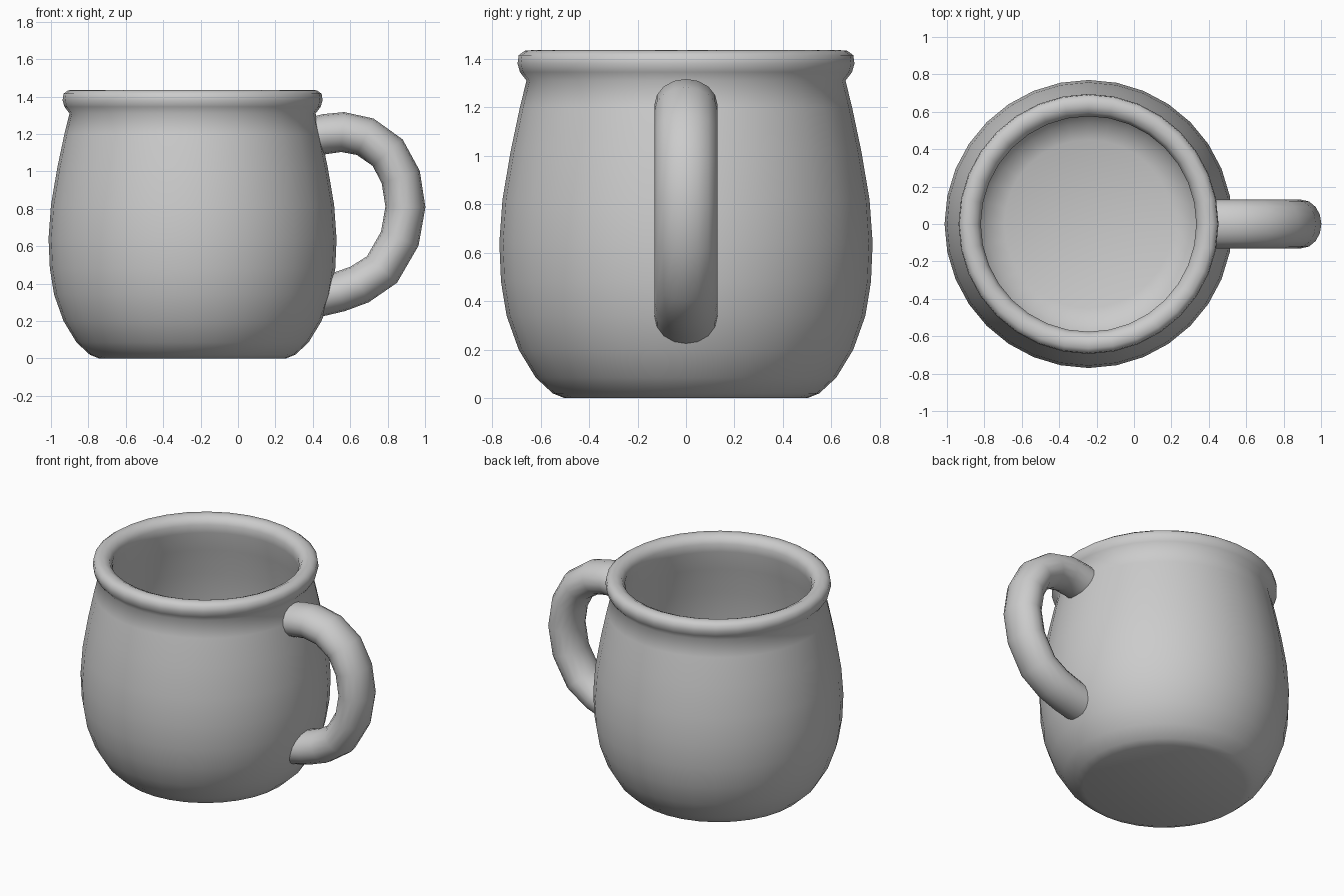
import bpy, bmesh, math
from mathutils import Vector

if "Cube" in bpy.data.objects:
    bpy.data.objects.remove(bpy.data.objects["Cube"])

CX = -0.243          # axis of the cup
SEG = 32

clay = bpy.data.materials.new("light grey")
clay.diffuse_color = (0.6, 0.6, 0.6, 1)
clay.use_nodes = True
clay.node_tree.nodes["Principled BSDF"].inputs["Base Color"].default_value = clay.diffuse_color


def finish(bm, name, angle):
    bmesh.ops.recalc_face_normals(bm, faces=bm.faces)
    me = bpy.data.meshes.new(name)
    bm.to_mesh(me)
    bm.free()
    me.materials.append(clay)
    ob = bpy.data.objects.new(name, me)
    bpy.context.collection.objects.link(ob)
    bpy.ops.object.select_all(action='DESELECT')
    ob.select_set(True)
    bpy.context.view_layer.objects.active = ob
    bpy.ops.object.shade_smooth_by_angle(angle=math.radians(angle))
    return ob


def skin(bm, rings):
    """Bridge consecutive vertex rings and cap both ends."""
    n = len(rings[0])
    for a, b in zip(rings, rings[1:]):
        for i in range(n):
            j = (i + 1) % n
            bm.faces.new((a[i], a[j], b[j], b[i]))
    bm.faces.new(rings[0])
    bm.faces.new(rings[-1])


# Cup: lathe profile (radius, height) from base, over the rolled rim, to inner floor
profile = [(0.50, 0.0), (0.55, 0.02), (0.62, 0.085), (0.69, 0.20), (0.74, 0.34),
           (0.763, 0.48), (0.77, 0.64), (0.757, 0.82), (0.723, 1.02),
           (0.685, 1.20), (0.658, 1.31),
           (0.685, 1.345), (0.695, 1.38), (0.69, 1.415), (0.665, 1.433),
           (0.63, 1.436), (0.595, 1.42), (0.576, 1.385), (0.58, 1.33),
           (0.61, 1.20), (0.65, 1.02), (0.684, 0.82), (0.695, 0.64),
           (0.688, 0.48), (0.66, 0.34), (0.61, 0.21), (0.54, 0.12), (0.45, 0.085)]
bm = bmesh.new()
rings = []
for r, z in profile:
    rings.append([bm.verts.new((CX + r * math.cos(2 * math.pi * i / SEG),
                                r * math.sin(2 * math.pi * i / SEG), z))
                  for i in range(SEG)])
skin(bm, rings)
finish(bm, "cup", 60)

# Handle: elliptical tube swept along a C-shaped path in the xz plane
path = [(0.40, 1.185), (0.47, 1.20), (0.56, 1.21), (0.68, 1.185), (0.80, 1.10),
        (0.87, 0.97), (0.895, 0.81), (0.865, 0.64), (0.77, 0.475),
        (0.65, 0.395), (0.54, 0.355), (0.445, 0.33)]
pts = [Vector((x, 0, z)) for x, z in path]
bm = bmesh.new()
rings = []
for k, p in enumerate(pts):
    t = (pts[min(k + 1, len(pts) - 1)] - pts[max(k - 1, 0)]).normalized()
    if k in (0, len(pts) - 1):
        t = Vector((1 if k == 0 else -1, 0, 0))     # ends sit flat in the wall
    side = Vector((0, 1, 0))
    out = side.cross(t)
    ring = []
    for i in range(16):
        a = 2 * math.pi * i / 16
        ring.append(bm.verts.new(p + out * 0.107 * math.cos(a) + side * 0.13 * math.sin(a)))
    rings.append(ring)
skin(bm, rings)
finish(bm, "handle", 60)
